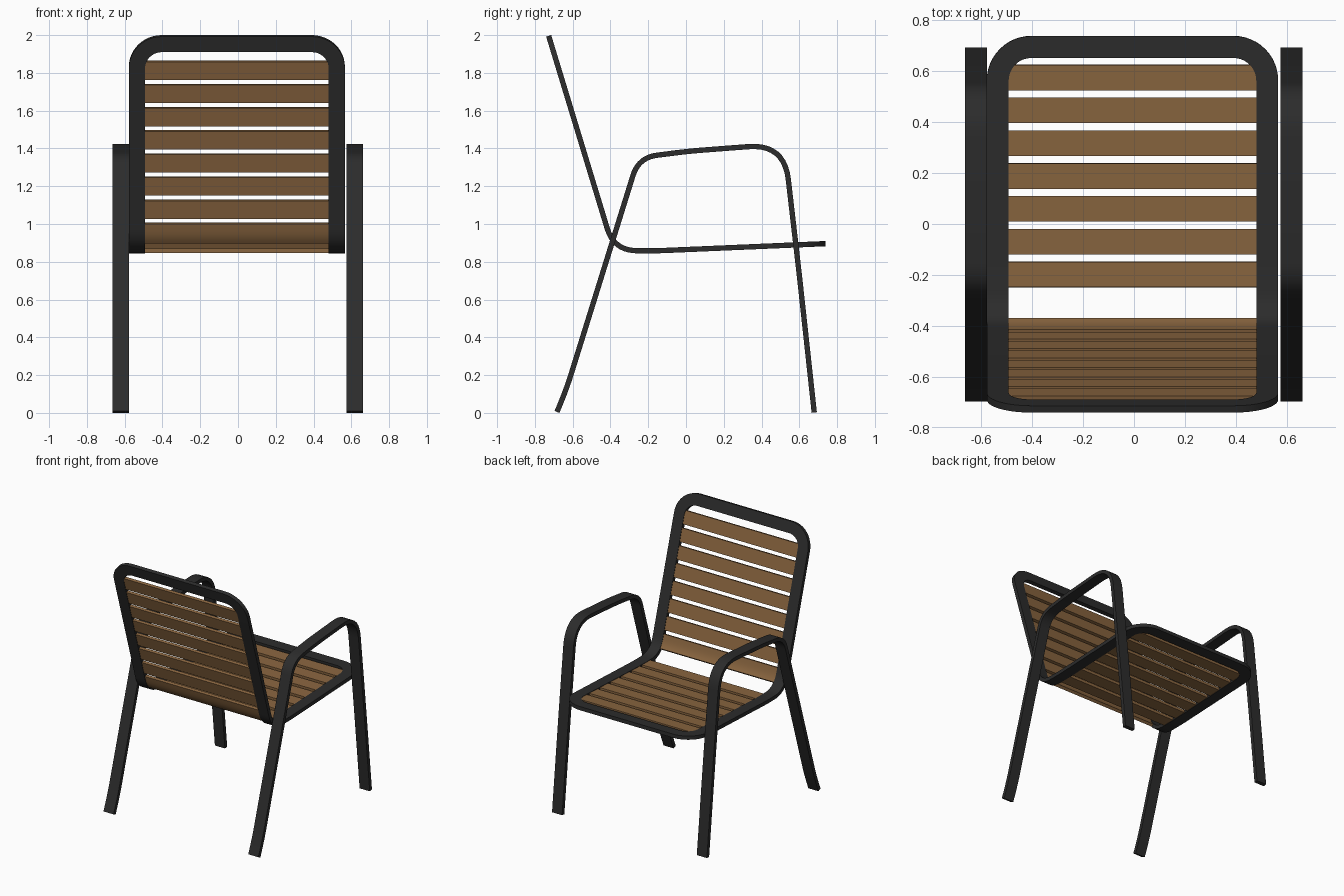
import bpy, bmesh, math
from mathutils import Vector

if "Cube" in bpy.data.objects:
    bpy.data.objects.remove(bpy.data.objects["Cube"])

T = 0.028    # bar thickness
W = 0.086    # bar width


def material(name, col):
    m = bpy.data.materials.new(name)
    m.diffuse_color = (*col, 1)
    m.use_nodes = True
    m.node_tree.nodes["Principled BSDF"].inputs["Base Color"].default_value = m.diffuse_color
    return m


metal = material("dark_metal", (0.025, 0.025, 0.025))
wood = material("wood", (0.25, 0.13, 0.05))


def rounded_path(pts, n=10):
    """Polyline of (y, z, trim) with each corner eased by a quadratic curve."""
    v = [Vector(p[:2]) for p in pts]
    out = [v[0]]
    for i in range(1, len(v) - 1):
        a = v[i] + (v[i - 1] - v[i]).normalized() * pts[i][2]
        b = v[i] + (v[i + 1] - v[i]).normalized() * pts[i][2]
        for k in range(n + 1):
            t = k / n
            out.append(a * (1 - t) ** 2 + v[i] * 2 * t * (1 - t) + b * t * t)
    return out + [v[-1]]


class Profile:
    """Side profile addressed by arc length."""

    def __init__(self, pts):
        self.p = rounded_path(pts)
        self.s = [0.0]
        for a, b in zip(self.p, self.p[1:]):
            self.s.append(self.s[-1] + (b - a).length)
        self.n = []
        for i in range(len(self.p)):
            a, b = self.p[max(i - 1, 0)], self.p[min(i + 1, len(self.p) - 1)]
            d = (b - a).normalized()
            self.n.append(Vector((-d.y, d.x)))
        self.length = self.s[-1]

    def at(self, x, s, off):
        i = 0
        while i < len(self.s) - 2 and self.s[i + 1] < s:
            i += 1
        t = (s - self.s[i]) / (self.s[i + 1] - self.s[i])
        q = self.p[i].lerp(self.p[i + 1], t)
        q = q + self.n[i].lerp(self.n[i + 1], t).normalized() * off
        return (x, q.x, q.y)


def ribbon(name, prof, left, right, thick, mat, closed=False):
    """Flat bar between two matching edge lists of (x, s), bent along prof."""
    bm = bmesh.new()
    rings = []
    for l, r in zip(left, right):
        rings.append([bm.verts.new(prof.at(*e, o)) for e, o in
                      ((l, thick / 2), (r, thick / 2), (r, -thick / 2), (l, -thick / 2))])
    n = len(rings)
    for i in range(n if closed else n - 1):
        a, b = rings[i], rings[(i + 1) % n]
        for k in range(4):
            bm.faces.new((a[k], a[(k + 1) % 4], b[(k + 1) % 4], b[k]))
    if not closed:
        bm.faces.new(rings[0])
        bm.faces.new(rings[-1][::-1])
    bmesh.ops.recalc_face_normals(bm, faces=bm.faces)
    me = bpy.data.meshes.new(name)
    bm.to_mesh(me)
    bm.free()
    me.materials.append(mat)
    ob = bpy.data.objects.new(name, me)
    bpy.context.collection.objects.link(ob)
    bpy.ops.object.select_all(action='DESELECT')
    ob.select_set(True)
    bpy.context.view_layer.objects.active = ob
    bpy.ops.object.shade_smooth_by_angle(angle=math.radians(30))
    return ob


# Seat and back frame: one rounded loop bent along the side profile
seat = Profile([(-0.727, 1.996), (-0.382, 0.861, 0.12), (-0.18, 0.857, 0.08), (0.738, 0.896)]
               and [(-0.727, 1.996, 0), (-0.382, 0.861, 0.12), (-0.18, 0.857, 0.08), (0.738, 0.896, 0)])
CX, HW, R, L = -0.006, 0.572, 0.175, seat.length
outer, inner = [], []


def corner(cx, cs, start):
    for k in range(13):
        a = start + math.pi / 2 * k / 12
        for edge, r in ((outer, R), (inner, R - W)):
            edge.append((cx + r * math.cos(a), cs + r * math.sin(a)))


side = [s for s in seat.s if R + 0.01 < s < L - R - 0.01]
corner(CX + HW - R, L - R, 0)
corner(CX - HW + R, L - R, math.pi / 2)
for s in reversed(side):
    outer.append((CX - HW, s))
    inner.append((CX - HW + W, s))
corner(CX - HW + R, R, math.pi)
corner(CX + HW - R, R, 1.5 * math.pi)
for s in side:
    outer.append((CX + HW, s))
    inner.append((CX + HW - W, s))
ribbon("seat_and_back_frame", seat, outer, inner, T, metal, closed=True)


# Wooden slats
def slat(name, s0, s1, n=1):
    ss = [s0 + (s1 - s0) * k / n for k in range(n + 1)]
    e = HW - W + 0.004
    ribbon(name, seat, [(CX - e, s) for s in ss], [(CX + e, s) for s in ss], 0.022, wood)


for i in range(7):
    s = 0.141 + 0.128 * i
    slat(f"back_slat_{i + 1}", s, s + 0.1)
slat("back_slat_8", 1.037, 1.148, 6)
for i in range(7):
    s = L - 0.113 - 0.129 * i
    slat(f"seat_slat_{i + 1}", s - 0.1, s)

# Side frames: rear leg, armrest and front leg in one bent bar
leg = Profile([(-0.683, 0.005, 0), (-0.63, 0.135, 0.08), (-0.251, 1.352, 0.1),
               (0.02, 1.386, 0.08), (0.52, 1.424, 0.19), (0.6, 0.73, 0.15),
               (0.679, 0.002, 0)])
for name, x in (("left_leg_and_arm", -0.6205), ("right_leg_and_arm", 0.618)):
    ribbon(name, leg, [(x - W / 2, s) for s in leg.s], [(x + W / 2, s) for s in leg.s], T, metal)
